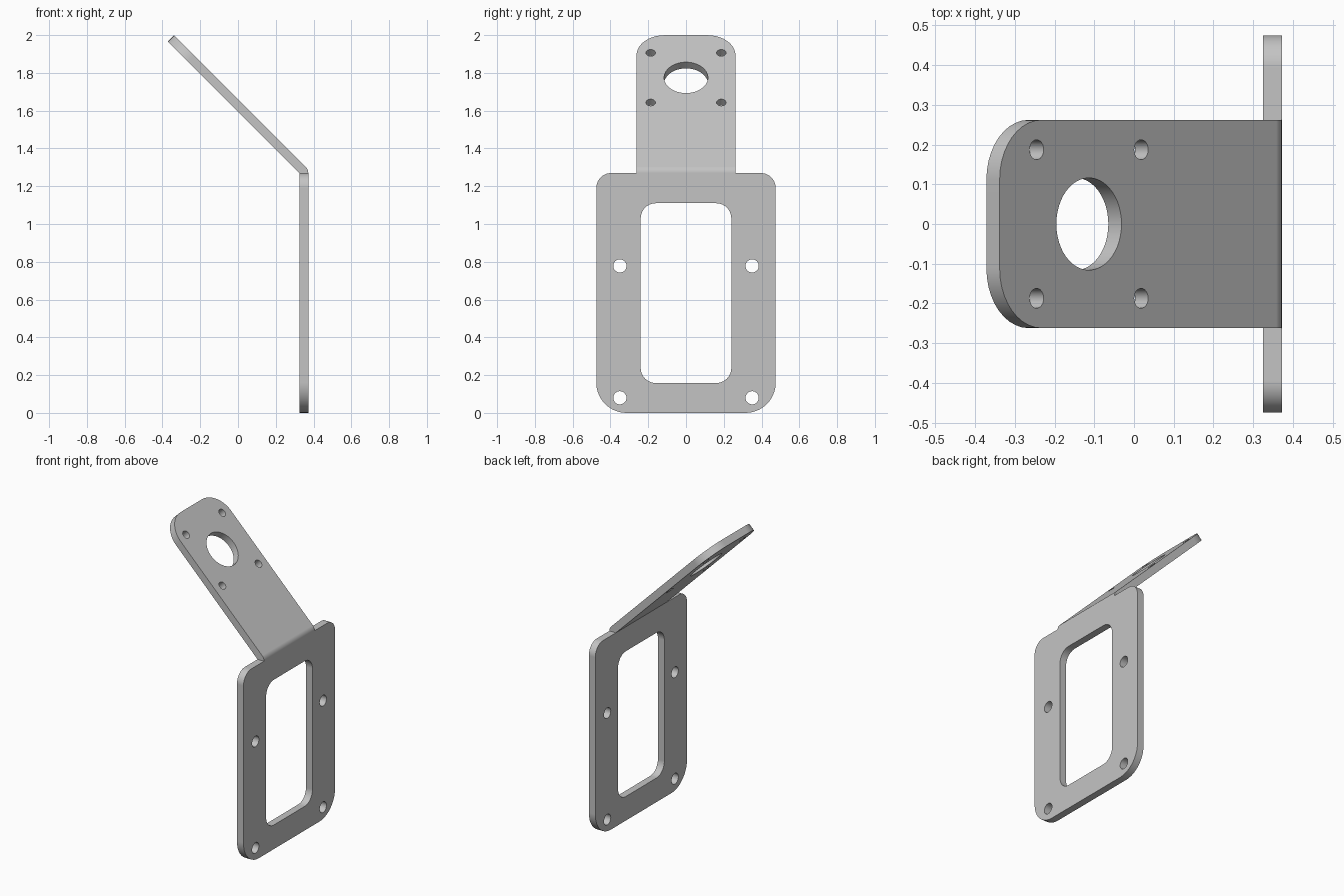
import bpy
import bmesh
from math import cos, sin, pi
from mathutils import Vector

default = bpy.data.objects.get("Cube")
if default:
    bpy.data.objects.remove(default)

THICK = 0.047        # sheet thickness
BACK = 0.325         # inner face of the upright plate
FOLD = 1.27          # height of the fold line
HALF_ARM = 0.262
ARM_LEN = 0.985
BEND = pi / 4

bm = bmesh.new()


def rounded(corners, steps=10):
    """Closed outline from right-angled corners given as (u, v, radius)."""
    pts = []
    for i, (u, v, r) in enumerate(corners):
        cur = Vector((u, v))
        if r == 0:
            pts.append(cur)
            continue
        before = (Vector(corners[i - 1][:2]) - cur).normalized()
        after = (Vector(corners[(i + 1) % len(corners)][:2]) - cur).normalized()
        centre = cur + r * (before + after)
        for k in range(steps + 1):
            t = k / steps * pi / 2
            pts.append(centre - r * (after * cos(t) + before * sin(t)))
    return pts


def circle(u, v, r, steps=32):
    return [Vector((u + r * cos(2 * pi * k / steps), v + r * sin(2 * pi * k / steps)))
            for k in range(steps)]


def sheet(outlines, place, is_joint):
    """Flat sheet with holes; wall segments that meet the bend stay open."""
    caps = ([], [])
    for pts in outlines:
        rings = [[bm.verts.new(place(p.x, p.y, h)) for p in pts] for h in (0, THICK)]
        n = len(pts)
        for ring, cap in zip(rings, caps):
            cap.extend(bm.edges.new((ring[i], ring[(i + 1) % n])) for i in range(n))
        for i in range(n):
            j = (i + 1) % n
            if not (is_joint(pts[i]) and is_joint(pts[j])):
                bm.faces.new((rings[0][i], rings[0][j], rings[1][j], rings[1][i]))
    normal = place(0, 0, 1) - place(0, 0, 0)
    for cap in caps:
        bmesh.ops.triangle_fill(bm, use_beauty=True, edges=cap, normal=normal)


# Upright plate: window and four mounting holes
plate = [rounded([(-0.475, 0, 0.16), (0.475, 0, 0.16), (0.475, FOLD, 0.08),
                  (HALF_ARM, FOLD, 0), (-HALF_ARM, FOLD, 0), (-0.475, FOLD, 0.08)]),
         rounded([(-0.24, 0.158, 0.08), (0.24, 0.158, 0.08),
                  (0.24, 1.11, 0.08), (-0.24, 1.11, 0.08)])]
plate += [circle(y, z, 0.035) for y in (-0.35, 0.35) for z in (0.08, 0.778)]
sheet(plate, lambda y, z, h: Vector((BACK + h, y, z)),
      lambda p: abs(p.y - FOLD) < 1e-4 and abs(p.x) < HALF_ARM + 1e-4)

# Sloping arm: central bore and four screw holes
along = Vector((-sin(BEND), 0, cos(BEND)))
outward = Vector((cos(BEND), 0, sin(BEND)))
arm = [rounded([(-HALF_ARM, 0, 0), (HALF_ARM, 0, 0),
                (HALF_ARM, ARM_LEN, 0.15), (-HALF_ARM, ARM_LEN, 0.15)]),
       circle(0, 0.667, 0.116, 48)]
arm += [circle(y, s, 0.025, 24) for y in (-0.187, 0.187) for s in (0.481, 0.853)]
sheet(arm, lambda y, s, h: Vector((BACK, y, FOLD)) + along * s + outward * h,
      lambda p: abs(p.y) < 1e-4)

# Bend: outer arc and its two end sectors
STEPS = 8
arcs = []
for y in (-HALF_ARM, HALF_ARM):
    arc = [bm.verts.new((BACK + THICK * cos(BEND * k / STEPS), y,
                         FOLD + THICK * sin(BEND * k / STEPS))) for k in range(STEPS + 1)]
    bm.faces.new([bm.verts.new((BACK, y, FOLD))] + arc)
    arcs.append(arc)
for k in range(STEPS):
    bm.faces.new((arcs[0][k], arcs[1][k], arcs[1][k + 1], arcs[0][k + 1]))

# Weld the sheet into one solid
bmesh.ops.remove_doubles(bm, verts=bm.verts[:], dist=1e-4)
bmesh.ops.recalc_face_normals(bm, faces=bm.faces[:])
mesh = bpy.data.meshes.new("bent_bracket")
bm.to_mesh(mesh)
bm.free()
bracket = bpy.data.objects.new("bent_bracket", mesh)
bpy.context.collection.objects.link(bracket)

# Plain grey metal
grey = bpy.data.materials.new("grey_metal")
grey.use_nodes = True
colour = (0.55, 0.55, 0.55, 1)
grey.diffuse_color = colour
grey.node_tree.nodes["Principled BSDF"].inputs["Base Color"].default_value = colour
mesh.materials.append(grey)

# Smooth curved walls, crisp edges, flat faces
bpy.ops.object.select_all(action='DESELECT')
bracket.select_set(True)
bpy.context.view_layer.objects.active = bracket
bpy.ops.object.shade_smooth_by_angle(angle=pi / 6)
weighted = bracket.modifiers.new("flat_shading", 'WEIGHTED_NORMAL')
weighted.keep_sharp = True
